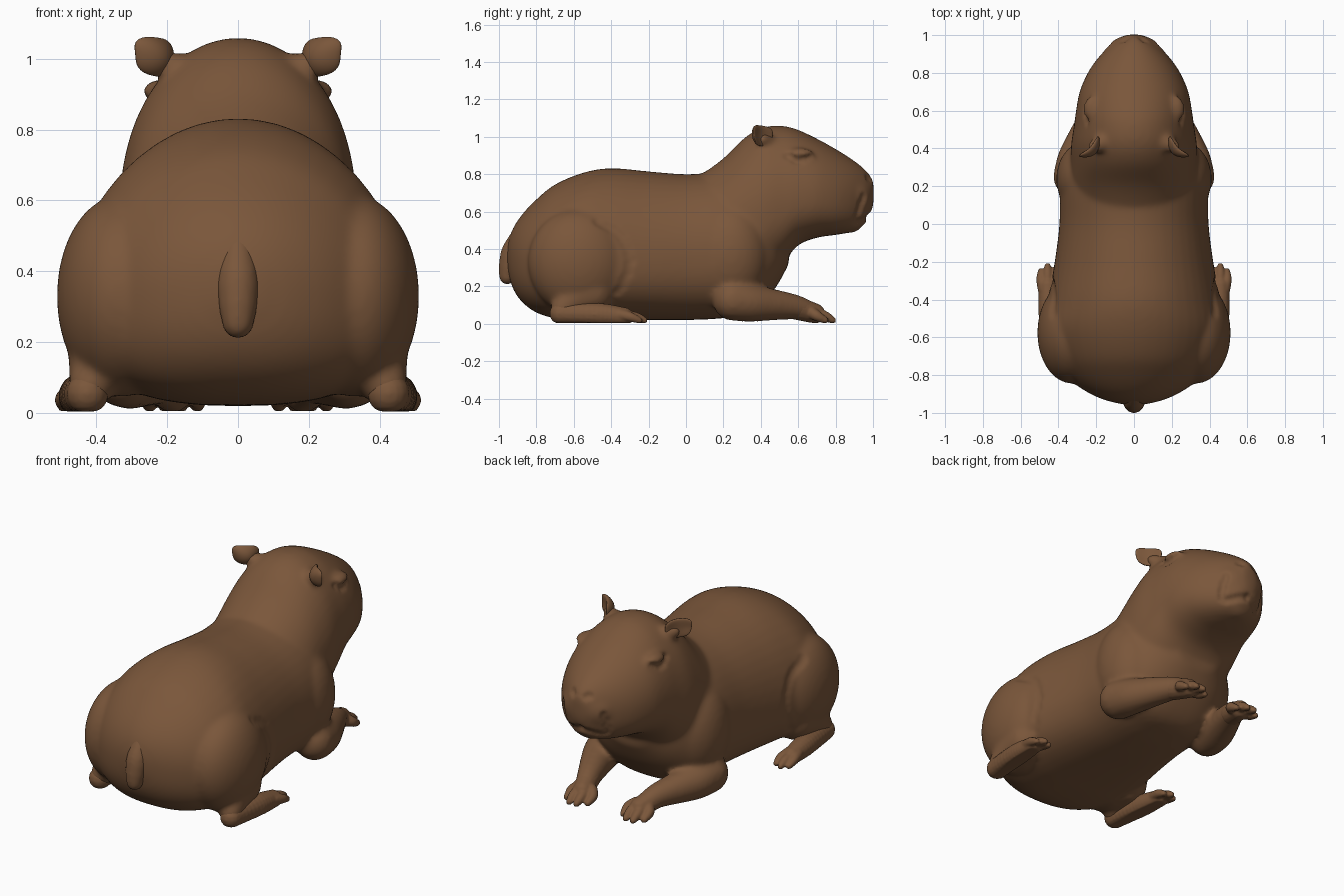
import bpy, bmesh, math
from mathutils import Vector, Matrix
from mathutils.kdtree import KDTree

if "Cube" in bpy.data.objects:
    bpy.data.objects.remove(bpy.data.objects["Cube"])

fur = bpy.data.materials.new("brown fur")
fur.diffuse_color = (0.195, 0.094, 0.043, 1)
fur.use_nodes = True
fur.node_tree.nodes["Principled BSDF"].inputs["Base Color"].default_value = fur.diffuse_color


def catmull(rows, steps):
    """Smoothly interpolate rows of numbers."""
    out = []
    for i in range(len(rows) - 1):
        p = [rows[max(0, min(len(rows) - 1, i + k))] for k in (-1, 0, 1, 2)]
        for s in range(steps):
            t = s / steps
            out.append([b + 0.5 * t * (c - a + t * (2*a - 5*b + 4*c - d + t * (3*(b - c) + d - a)))
                        for a, b, c, d in zip(*p)])
    return out + [list(rows[-1])]


def loft(bm, stations, n=48):
    """Sections along y: (y, bottom, top, half width, height of widest point)."""
    rings = []
    for y, zb, zt, hw, zw in catmull(stations, 5):
        ring = []
        for i in range(n):
            a = 2 * math.pi * i / n
            c, s = math.cos(a), math.sin(a)
            if s < 0:  # fuller, flatter underside
                c = math.copysign(abs(c) ** 0.8, c)
                s = -abs(s) ** 0.8
            ring.append(bm.verts.new((hw * c, y, zw + s * ((zt - zw) if s > 0 else (zw - zb)))))
        rings.append(ring)
    for a, b in zip(rings, rings[1:]):
        for i in range(n):
            j = (i + 1) % n
            bm.faces.new((a[i], a[j], b[j], b[i]))
    bm.faces.new(rings[0])
    bm.faces.new(rings[-1])


def blob(bm, c, r, seg=24):
    m = Matrix.Translation(c) @ Matrix.Diagonal((*r, 1))
    bmesh.ops.create_uvsphere(bm, u_segments=seg, v_segments=seg // 2, radius=1, matrix=m)


def limb(bm, sx, pts):
    """Tapered tube of overlapping balls through (x, y, z, radius) points."""
    for x, y, z, r in catmull(pts, 8):
        blob(bm, (sx * x, y, z), (r, r, r), 16)


def finish(name, bm, voxel=None, smooth=0):
    for v in bm.verts:
        v.co.z = max(v.co.z, 0.004)
    bmesh.ops.recalc_face_normals(bm, faces=bm.faces[:])
    me = bpy.data.meshes.new(name)
    bm.to_mesh(me)
    bm.free()
    ob = bpy.data.objects.new(name, me)
    bpy.context.collection.objects.link(ob)
    if voxel:  # fuse overlapping volumes into one skin
        rm = ob.modifiers.new("fuse", 'REMESH')
        rm.mode = 'VOXEL'
        rm.voxel_size = voxel
        sm = ob.modifiers.new("soften", 'SMOOTH')
        sm.factor, sm.iterations = 0.5, smooth
        deps = bpy.context.evaluated_depsgraph_get()
        me = bpy.data.meshes.new_from_object(ob.evaluated_get(deps))
        ob.modifiers.clear()
        ob.data = me
    me.materials.clear()
    me.materials.append(fur)
    me.polygons.foreach_set("use_smooth", [True] * len(me.polygons))
    me.update()
    return ob


def carve(ob, pts, radius, depth):
    """Press a soft groove into the skin along a path."""
    me = ob.data
    kd = KDTree(len(me.vertices))
    for v in me.vertices:
        kd.insert(v.co, v.index)
    kd.balance()
    push = {}
    for p in catmull(pts, 10):
        near = kd.find(p)[0]
        for co, i, d in kd.find_range(near, radius):
            push[i] = max(push.get(i, 0), depth * (1 - (d / radius) ** 2))
    moves = {i: me.vertices[i].normal.copy() * k for i, k in push.items()}
    for i, m in moves.items():
        me.vertices[i].co -= m
    me.update()


# Body: trunk, neck and head, legs fused together
bm = bmesh.new()
loft(bm, [(-.955, .30, .42, .06, .36), (-.93, .20, .50, .16, .35), (-.88, .12, .58, .265, .34),
          (-.80, .06, .665, .365, .32), (-.70, .03, .745, .435, .31), (-.55, .02, .808, .475, .31),
          (-.40, .02, .832, .455, .31), (-.20, .02, .815, .42, .33), (0, .02, .80, .395, .36),
          (.20, .03, .81, .39, .38), (.35, .06, .80, .365, .40), (.47, .18, .70, .27, .42),
          (.55, .32, .60, .15, .45)])
loft(bm, [(-.05, .20, .74, .26, .45), (.08, .18, .80, .31, .45), (.20, .18, .885, .335, .47),
          (.32, .20, 1.0, .335, .54), (.42, .25, 1.052, .333, .60), (.52, .33, 1.058, .318, .64),
          (.60, .42, 1.037, .307, .67), (.70, .46, .99, .288, .68), (.80, .475, .935, .245, .67),
          (.88, .49, .885, .19, .67), (.94, .52, .84, .13, .68), (.98, .57, .80, .08, .69),
          (1.003, .64, .76, .04, .70)])
blob(bm, (0, .87, .68), (.17, .135, .14))      # muzzle
blob(bm, (0, .875, .56), (.11, .08, .075))     # chin
for sx in (1, -1):
    blob(bm, (sx * .33, -.575, .33), (.182, .27, .285), 40)  # haunch
    blob(bm, (sx * .25, .24, .37), (.162, .20, .27), 32)     # shoulder
    blob(bm, (sx * .225, .61, .905), (.046, .075, .036))     # closed eyelid
    limb(bm, sx, [(.17, .43, .97, .05), (.21, .41, .985, .036)])  # ear root
    limb(bm, sx, [(.36, -.50, .17, .12), (.39, -.60, .13, .09), (.415, -.66, .08, .065)])
    limb(bm, sx, [(.32, .25, .125, .11), (.30, .36, .11, .10), (.22, .58, .09, .068),
                  (.185, .69, .055, .048)])
body = finish("body", bm, 0.012, 14)
for sx in (1, -1):
    # eye crease, mouth corner, nostril, haunch fold
    carve(body, [(sx * .25, .545, .90), (sx * .275, .60, .873), (sx * .265, .675, .885)], .022, .014)
    carve(body, [(sx * .13, .95, .68), (sx * .14, .93, .62), (sx * .12, .91, .55),
                 (sx * .05, .96, .565), (0, .98, .58)], .024, .014)
    carve(body, [(sx * .04, .99, .775), (sx * .06, .975, .785)], .022, .012)
    carve(body, [(sx * .46, -.46, .57), (sx * .45, -.35, .48), (sx * .43, -.30, .33),
                 (sx * .43, -.36, .16)], .03, .008)
bm = bmesh.new()
bm.from_mesh(body.data)
for k in range(2):
    bmesh.ops.smooth_vert(bm, verts=bm.verts, factor=.5, use_axis_x=True, use_axis_y=True, use_axis_z=True)
bm.to_mesh(body.data)
bm.free()

# Feet with separate toes
bm = bmesh.new()
for sx in (1, -1):
    limb(bm, sx, [(.425, -.67, .055, .06), (.445, -.47, .05, .062), (.455, -.33, .038, .05)])
    for x, y in ((.417, -.24), (.457, -.222), (.492, -.25)):
        limb(bm, sx, [(.455 + (x - .455) * .6, -.35, .048, .032), (x, y - .045, .036, .026),
                      (x, y, .018, .017)])
finish("hind_feet", bm, 0.007, 3)

bm = bmesh.new()
for sx in (1, -1):
    limb(bm, sx, [(.215, .59, .085, .064), (.185, .69, .055, .054)])
    for x, y in ((.115, .745), (.16, .785), (.207, .785), (.25, .745)):
        limb(bm, sx, [(.185 + (x - .183) * .6, .67, .06, .034), (x, y - .045, .042, .028),
                      (x, y, .018, .018)])
finish("front_paws", bm, 0.007, 3)

# Tail stub
bm = bmesh.new()
limb(bm, 1, [(0, -.90, .46, .045), (0, -.93, .38, .06), (0, -.945, .31, .056), (0, -.955, .255, .045)])
finish("tail", bm, 0.01, 5)

# Ears: dished, squarish discs facing forward and outward
for sx, side in ((1, "right"), (-1, "left")):
    bm = bmesh.new()
    bmesh.ops.create_uvsphere(bm, u_segments=32, v_segments=20, radius=1)
    out, fwd = Vector((.70, -.71, 0)), Vector((.71, .70, 0))
    for v in bm.verts:
        u, t, w = v.co
        r = math.hypot(u, w)
        square = r / max((abs(u) ** 3 + abs(w) ** 3) ** (1 / 3), 1e-6) if r > 1e-6 else 1
        u, w = u * square, w * square
        thick = t * .022 + .03 * (u * u + .5 * w * w) - .015
        p = Vector((.228, .40, 1.005)) + out * u * (.072 + .008 * w) + fwd * thick
        p.z += w * .055 + u * .008
        v.co = (sx * p.x, p.y, p.z)
    finish(side + "_ear", bm)
